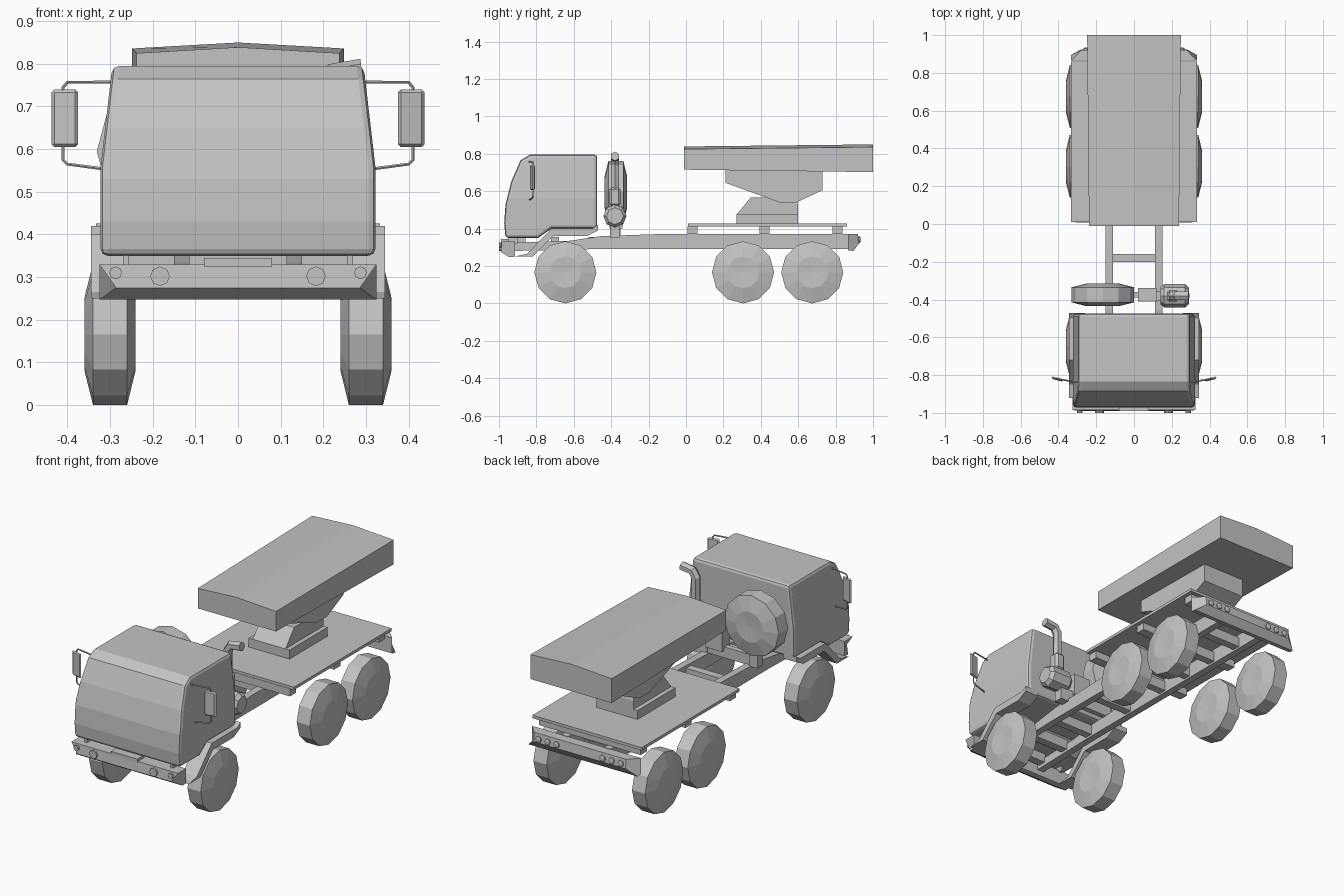
import bpy, bmesh, math
from mathutils import Vector, Matrix

old = bpy.data.objects.get("Cube")
if old:
    bpy.data.objects.remove(old, do_unlink=True)

GREY = (0.55, 0.55, 0.55, 1)
mat = bpy.data.materials.new("plain grey")
mat.use_nodes = True
mat.diffuse_color = GREY
mat.node_tree.nodes["Principled BSDF"].inputs["Base Color"].default_value = GREY


def finish(name, bm, bevel=0, segments=2):
    bmesh.ops.recalc_face_normals(bm, faces=bm.faces)
    mesh = bpy.data.meshes.new(name)
    bm.to_mesh(mesh)
    bm.free()
    mesh.materials.append(mat)
    obj = bpy.data.objects.new(name, mesh)
    bpy.context.collection.objects.link(obj)
    if bevel:
        mod = obj.modifiers.new("bevel", "BEVEL")
        mod.width, mod.segments = bevel, segments
        mod.limit_method = "ANGLE"
        mod.angle_limit = math.radians(40)
    return obj


def prism(name, profile, x0, x1, shape=None, cut=None, **kw):
    """Extrude a (y, z) profile from x0 to x1, optionally cut and reshaped."""
    bm = bmesh.new()
    face = bm.faces.new([bm.verts.new((x0, y, z)) for y, z in profile])
    ext = bmesh.ops.extrude_face_region(bm, geom=[face])["geom"]
    moved = [v for v in ext if isinstance(v, bmesh.types.BMVert)]
    bmesh.ops.translate(bm, verts=moved, vec=(x1 - x0, 0, 0))
    if cut:
        bmesh.ops.bisect_plane(bm, geom=bm.verts[:] + bm.edges[:] + bm.faces[:],
                               plane_co=(0, 0, cut), plane_no=(0, 0, 1))
    if shape:
        for v in bm.verts:
            shape(v.co)
    return finish(name, bm, **kw)


def box(name, x, y, z, **kw):
    return prism(name, [(y[0], z[0]), (y[1], z[0]), (y[1], z[1]), (y[0], z[1])],
                 x[0], x[1], **kw)


def lathe(name, profile, centre, axis="X", sides=12):
    """Spin (offset, radius) points around an axis through the centre."""
    bm = bmesh.new()
    rings = []
    for off, r in profile:
        if r == 0:
            rings.append([bm.verts.new((off, 0, 0))] * sides)
        else:
            rings.append([bm.verts.new((off, r * math.sin(i * math.tau / sides),
                                        r * math.cos(i * math.tau / sides)))
                          for i in range(sides)])
    for a, b in zip(rings, rings[1:]):
        for i in range(sides):
            j = (i + 1) % sides
            bm.faces.new(list(dict.fromkeys((a[i], a[j], b[j], b[i]))))
    if axis == "Y":
        bm.transform(Matrix.Rotation(math.pi / 2, 4, "Z"))
    bm.transform(Matrix.Translation(centre))
    return finish(name, bm)


def pipe(name, points, radius, res=1):
    curve = bpy.data.curves.new(name, "CURVE")
    curve.dimensions = "3D"
    curve.bevel_depth, curve.bevel_resolution = radius, res
    curve.use_fill_caps = True
    spline = curve.splines.new("POLY")
    spline.points.add(len(points) - 1)
    for p, co in zip(spline.points, points):
        p.co = (*co, 1)
    spline.use_smooth = False
    curve.materials.append(mat)
    obj = bpy.data.objects.new(name, curve)
    bpy.context.collection.objects.link(obj)


SIDES = (("left", 1), ("right", -1))

# Wheels and the spare
TYRE = [(-.055, 0), (-.06, .085), (-.04, .166), (.04, .166), (.06, .085), (.055, 0)]
for side, s in SIDES:
    for pos, y in (("front", -.645), ("middle", .305), ("rear", .675)):
        lathe(f"{pos}_{side}_wheel", TYRE, (s * .3, y, .166))
lathe("spare_wheel", TYRE, (-.165, -.375, .595), "Y")
box("spare_wheel_bracket", (-.19, -.14), (-.40, -.35), (.36, .5))

# Chassis rails and cross members
for side, s in SIDES:
    prism(f"{side}_chassis_rail",
          [(-.94, .28), (-.94, .325), (-.62, .335), (-.45, .36), (-.1, .372),
           (.87, .372), (.87, .29), (-.5, .29)], s * .11, s * .15)
for i, y in enumerate((-.88, -.7, -.5, -.18, .1, .3, .5, .7)):
    box(f"cross_member_{i}", (-.115, .115), (y - .022, y + .022), (.30, .355))


# Cab with tapering upper half and rounded edges
def cab_taper(co):
    if co.z > .56:
        co.x *= 1 - .085 * (co.z - .56) / .235


prism("cab", [(-.965, .35), (-.972, .43), (-.965, .53), (-.935, .65), (-.885, .765),
              (-.835, .795), (-.475, .795), (-.475, .40), (-.72, .40), (-.79, .35)],
      -.322, .322, cab_taper, .56, bevel=.016)

# Front fenders
for side, s in SIDES:
    prism(f"{side}_front_fender",
          [(-.92, .25), (-.85, .265), (-.72, .40), (-.5, .40), (-.47, .42), (-.47, .39),
           (-.53, .36), (-.71, .36), (-.82, .25)], s * .26, s * .345)
    box(f"{side}_bumper_strut", (s * .255, s * .27), (-.95, -.90), (.32, .36))


# Front bumper with chamfered lower corners
def front_corner(co):
    if co.y < -.96 and co.z < .3:
        co.x *= .88


prism("front_bumper", [(-.985, .33), (-.99, .275), (-.945, .247), (-.915, .25), (-.915, .33)],
      -.325, .325, front_corner)
box("bumper_plate", (-.08, .08), (-.99, -.93), (.325, .345))
for side, s in SIDES:
    for kind, x, z, r in (("outer", .287, .31, .015), ("inner", .183, .302, .023)):
        lathe(f"{side}_{kind}_headlight", [(0, 0), (0, r), (.01, r), (.014, r * .6), (.014, 0)][::-1],
              (s * x, -.986, z), "Y", 8).location = (0, -.014, 0)

# Mirrors on bent arms
for side, s in SIDES:
    arm = [(.30, -.838, .757), (.40, -.82, .757), (.41, -.818, .745), (.41, -.818, .575),
           (.40, -.82, .565), (.31, -.838, .553)]
    pipe(f"{side}_mirror_arm", [(s * x, y, z) for x, y, z in arm], .004)

    def swing(co):
        co.y += (abs(co.x) - .405) * .25
    box(f"{side}_mirror", (s * .375, s * .437), (-.828, -.814), (.605, .74),
        shape=swing, bevel=.008, segments=1)

# Air cleaner and exhaust stack
lathe("air_cleaner", [(0, 0), (0, .045), (.02, .062), (.13, .062), (.15, .045), (.15, 0)],
      (.14, -.38, .467), "X", 8)
pipe("exhaust_stack", [(.205, -.38, .5), (.205, -.38, .745), (.225, -.38, .778), (.29, -.38, .787)],
     .025)
box("stack_sleeve", (.175, .235), (-.41, -.35), (.52, .62), bevel=.012, segments=1)
box("air_cleaner_support", (.12, .2), (-.405, -.355), (.35, .42))
box("engine_box", (.02, .12), (-.41, -.34), (.40, .52))
box("engine_box_link", (-.14, .15), (-.39, -.36), (.36, .42))

# Load deck on cross bearers
box("load_deck", (-.333, .333), (.01, .86), (.41, .426))
for i, y in enumerate((.035, .42, .81)):
    box(f"deck_bearer_{i}", (-.31, .31), (y - .027, y + .027), (.37, .412))


# Rear bumper with swept ends and lamps
def rear_corner(co):
    if co.y > .9:
        co.x *= .84


prism("rear_bumper", [(.865, .37), (.92, .37), (.925, .32), (.895, .28), (.865, .285)],
      -.333, .333, rear_corner)
for side, s in SIDES:
    for i, x in enumerate((.14, .195, .25)):
        lathe(f"{side}_rear_lamp_{i}", [(0, 0), (0, .017), (.012, .017), (.016, .01), (.016, 0)],
              (s * x, .918, .34), "Y", 8)

# Turntable and pedestal
box("turntable_base", (-.125, .125), (.27, .60), (.425, .475))
prism("turntable", [(.27, .475), (.345, .565), (.59, .565), (.60, .52), (.60, .475)], -.1, .1)
prism("panel_pedestal", [(.21, .72), (.21, .645), (.50, .54), (.59, .54), (.73, .605), (.73, .72)],
      -.13, .13)

# Panel with a shallow ridge, widening toward the back
bm = bmesh.new()
ends = [[bm.verts.new((x * w, y, z)) for x, z in
         ((-1, low), (1, low), (1, edge), (0, ridge), (-1, edge))]
        for y, w, low, edge, ridge in ((-.01, .238, .715, .825, .839),
                                       (1.0, .248, .702, .836, .85))]
bm.faces.new(ends[0])
bm.faces.new(ends[1])
for i in range(5):
    j = (i + 1) % 5
    bm.faces.new((ends[0][i], ends[0][j], ends[1][j], ends[1][i]))
finish("antenna_panel", bm)
